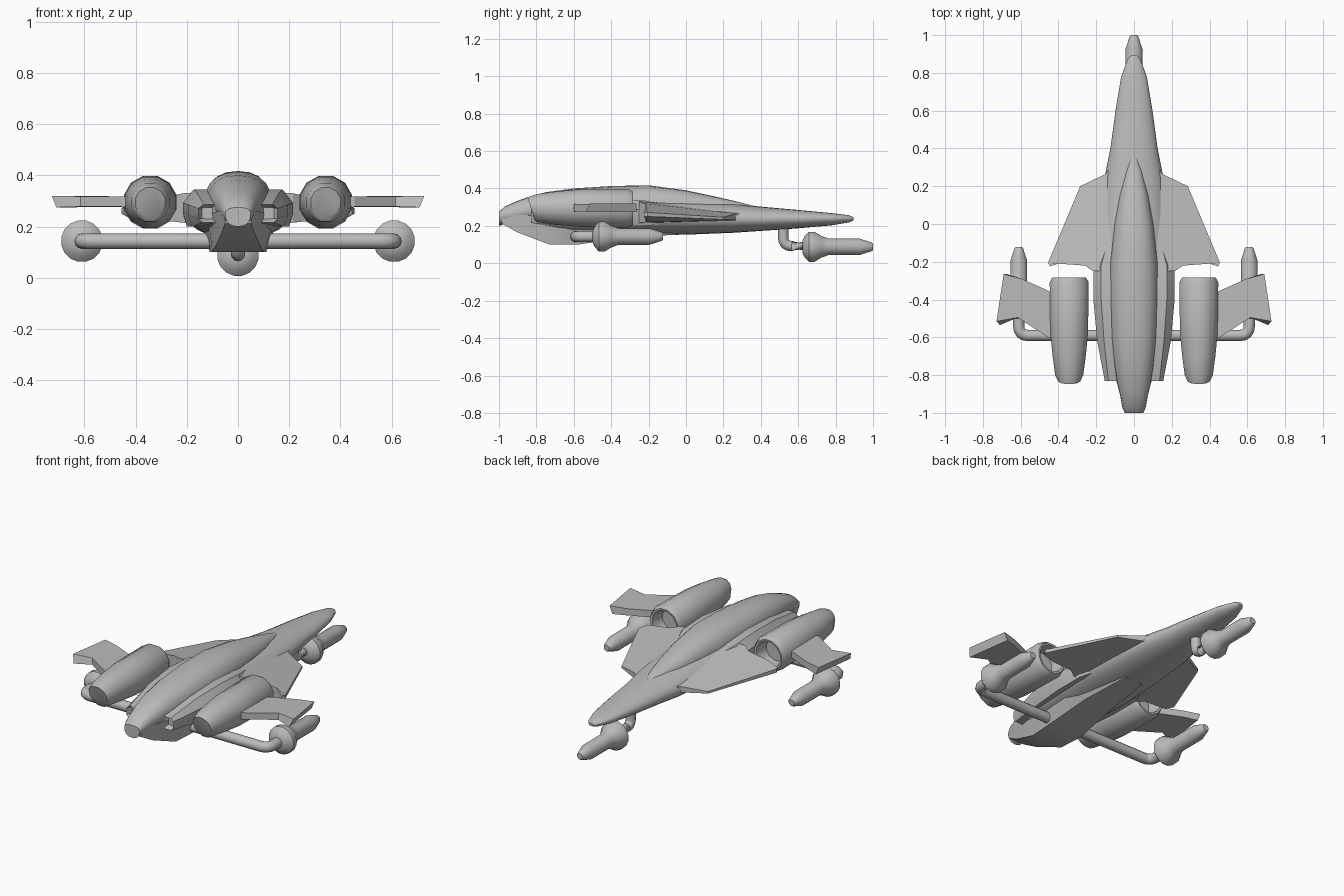
import bpy, bmesh, math
from mathutils import Vector, Matrix

cube = bpy.data.objects.get("Cube")
if cube:
    bpy.data.objects.remove(cube)

grey = bpy.data.materials.new("hull grey")
grey.use_nodes = True
colour = (0.5, 0.5, 0.5, 1)
grey.diffuse_color = colour
grey.node_tree.nodes["Principled BSDF"].inputs["Base Color"].default_value = colour


def finish(bm, name, angle=30, mirror=False):
    """Turn a bmesh into a shaded object, mirrored across x when asked."""
    if mirror:
        copy = bmesh.ops.duplicate(bm, geom=bm.verts[:] + bm.edges[:] + bm.faces[:])["geom"]
        for v in copy:
            if isinstance(v, bmesh.types.BMVert):
                v.co.x *= -1
    bmesh.ops.recalc_face_normals(bm, faces=bm.faces)
    mesh = bpy.data.meshes.new(name)
    bm.to_mesh(mesh)
    bm.free()
    mesh.materials.append(grey)
    ob = bpy.data.objects.new(name, mesh)
    bpy.context.collection.objects.link(ob)
    bpy.ops.object.select_all(action='DESELECT')
    ob.select_set(True)
    bpy.context.view_layer.objects.active = ob
    bpy.ops.object.shade_smooth_by_angle(angle=math.radians(angle))
    return ob


def loft(bm, rings):
    """Skin closed rings of points and cap both ends."""
    loops = [[bm.verts.new(p) for p in ring] for ring in rings]
    n = len(loops[0])
    for a, b in zip(loops, loops[1:]):
        for i in range(n):
            j = (i + 1) % n
            bm.faces.new((a[i], a[j], b[j], b[i]))
    bm.faces.new(loops[0])
    bm.faces.new(loops[-1])


def oval(y, w, top, mid, bot, power=1.0, n=20):
    """Rounded section with separate upper and lower heights."""
    ring = []
    for i in range(n):
        t = 2 * math.pi * i / n
        c, s = math.cos(t), math.sin(t)
        h = top - mid if s > 0 else mid - bot
        ring.append((w * math.copysign(abs(c) ** power, c), y,
                     mid + h * math.copysign(abs(s) ** power, s)))
    return ring


def turned(bm, profile, centre, n=16, tilt=0.0):
    """Lathe (y, radius) pairs about a y axis; tilt slants the first ring."""
    x, z = centre
    rings = []
    for k, (y, r) in enumerate(profile):
        ring = []
        for i in range(n):
            t = 2 * math.pi * (i + 0.5) / n
            slant = tilt * math.sin(t) if k == 0 else 0
            ring.append((x + r * math.cos(t), y + slant, z + r * math.sin(t)))
        rings.append(ring)
    loft(bm, rings)


def slab(bm, outline):
    """Plate from (x, y, top, bottom) corners."""
    loft(bm, [[(x, y, b) for x, y, t, b in outline], [(x, y, t) for x, y, t, b in outline]])


def pipe(name, points, radius, bend):
    """Tube along a path with rounded corners."""
    pts = [Vector(p) for p in points]
    path = [pts[0]]
    for a, b, c in zip(pts, pts[1:], pts[2:]):
        p, q = b + (a - b).normalized() * bend, b + (c - b).normalized() * bend
        path += [p.lerp(b, t).lerp(b.lerp(q, t), t) for t in (0, .25, .5, .75, 1)]
    path.append(pts[-1])
    bm = bmesh.new()
    rings = []
    for i, p in enumerate(path):
        d = (path[min(i + 1, len(path) - 1)] - path[max(i - 1, 0)]).normalized()
        side = Vector((0, 0, 1)) if abs(d.z) < .01 else Vector((1, 0, 0))
        up = d.cross(side).normalized()
        rings.append([p + radius * (math.cos(t) * side + math.sin(t) * up)
                      for t in (2 * math.pi * k / 12 for k in range(12))])
    loft(bm, rings)
    return finish(bm, name, 40)


# Main hull with long nose
bm = bmesh.new()
loft(bm, [oval(*s) for s in (
    (.895, .015, .247, .24, .23), (.87, .035, .257, .24, .218), (.78, .068, .268, .24, .203),
    (.6, .098, .285, .238, .187), (.4, .125, .303, .235, .173), (.25, .155, .318, .235, .163),
    (0, .18, .335, .24, .153), (-.25, .2, .35, .245, .15), (-.6, .18, .34, .24, .15),
    (-.8, .11, .32, .24, .17))])
finish(bm, "hull", 35)

# Raised dorsal spine running into the tail
bm = bmesh.new()
loft(bm, [oval(y, w, top, mid, mid - .05, .85) for y, w, top, mid in (
    (.36, .015, .308, .29), (.28, .045, .328, .29), (.15, .078, .358, .29), (0, .105, .39, .29),
    (-.2, .128, .417, .29), (-.4, .132, .413, .29), (-.6, .122, .4, .29), (-.75, .105, .38, .28),
    (-.85, .088, .352, .28), (-.91, .073, .33, .27), (-.97, .062, .303, .26), (-1, .05, .275, .25))])
finish(bm, "spine", 35)

# Flat-bottomed keel under the tail
bm = bmesh.new()
loft(bm, [[(-wt, y, top), (wt, y, top), (wb, y, bot), (-wb, y, bot)] for y, wt, wb, top, bot in (
    (0, .11, .06, .22, .155), (-.3, .16, .09, .24, .14), (-.58, .15, .11, .25, .1),
    (-.73, .12, .1, .25, .1), (-.9, .075, .068, .26, .165), (-.985, .055, .05, .25, .212))])
finish(bm, "keel", 25)

# Side nacelles between spine and engines, with hollow exhausts
bm = bmesh.new()
rings = []
for y, x0, x1, z0, z1 in ((-.8, .1, .14, .23, .275), (-.83, .085, .155, .215, .287),
                          (-.62, .06, .195, .2, .33), (-.4, .06, .215, .2, .345),
                          (-.22, .06, .215, .2, .335), (-.1, .06, .17, .21, .31)):
    m = (z0 + z1) / 2
    rings.append([(x0, y, z0), (x1 - .015, y, z0), (x1, y, m - .02), (x1, y, m + .02),
                  (x1 - .02 - .25 * (x1 - x0 - .07), y, z1), (x0, y, z1)])
loft(bm, rings)
finish(bm, "side_nacelles", 30, mirror=True)

# Delta wings, thin at the leading edge and thick at the trailing edge
bm = bmesh.new()
slab(bm, [(.08, .36, .27, .235), (.15, .265, .265, .23), (.285, .2, .246, .234),
          (.455, -.205, .272, .25), (.445, -.225, .272, .25), (.4, -.21, .305, .22),
          (.26, -.22, .32, .22), (.215, -.25, .33, .215), (.08, -.25, .34, .21)])
finish(bm, "wings", 20, mirror=True)

# Engine pods with slanted rear ends and recessed intakes
bm = bmesh.new()
turned(bm, [(-.83, .06), (-.8, .077), (-.7, .091), (-.58, .103), (-.31, .107),
            (-.283, .092), (-.285, .08), (-.36, .065)], (.343, .295), 12, -.018)
finish(bm, "engine_pods", 32, mirror=True)

# Outer fins with raked tips
bm = bmesh.new()
slab(bm, [(.4, -.37, .318, .278), (.45, -.355, .318, .278), (.595, -.29, .318, .278)
          , (.69, -.265, .32, .275), (.728, -.515, .32, .275), (.615, -.495, .318, .278),
          (.455, -.6, .318, .278), (.4, -.6, .318, .278)])
for v in bm.verts:
    if v.co.x > .65 and v.co.z < .3:
        v.co.x -= .018
        v.co.y -= .02 if v.co.y < -.4 else 0
finish(bm, "outer_fins", 20, mirror=True)

# Three guns sharing one turned profile
gun = [(0, .03), (.012, .058), (.035, .082), (.065, .082), (.1, .06), (.14, .045),
       (.305, .045), (.37, .024), (.378, .018)]


def make_gun(name, x, y, z, mirror):
    bm = bmesh.new()
    turned(bm, [(y + d, r) for d, r in gun], (x, z), 16)
    finish(bm, name, 32, mirror)


make_gun("nose_gun", 0, .622, .088, False)
make_gun("side_guns", .61, -.5, .143, True)

# Gun supports: bent drop pipe and cross bar
pipe("nose_gun_pipe", [(0, .52, .21), (0, .52, .092), (0, .64, .092)], .028, .045)
pipe("cross_bar", [(-.61, -.48, .143), (-.61, -.59, .143), (.61, -.59, .143),
                   (.61, -.48, .143)], .03, .05)
